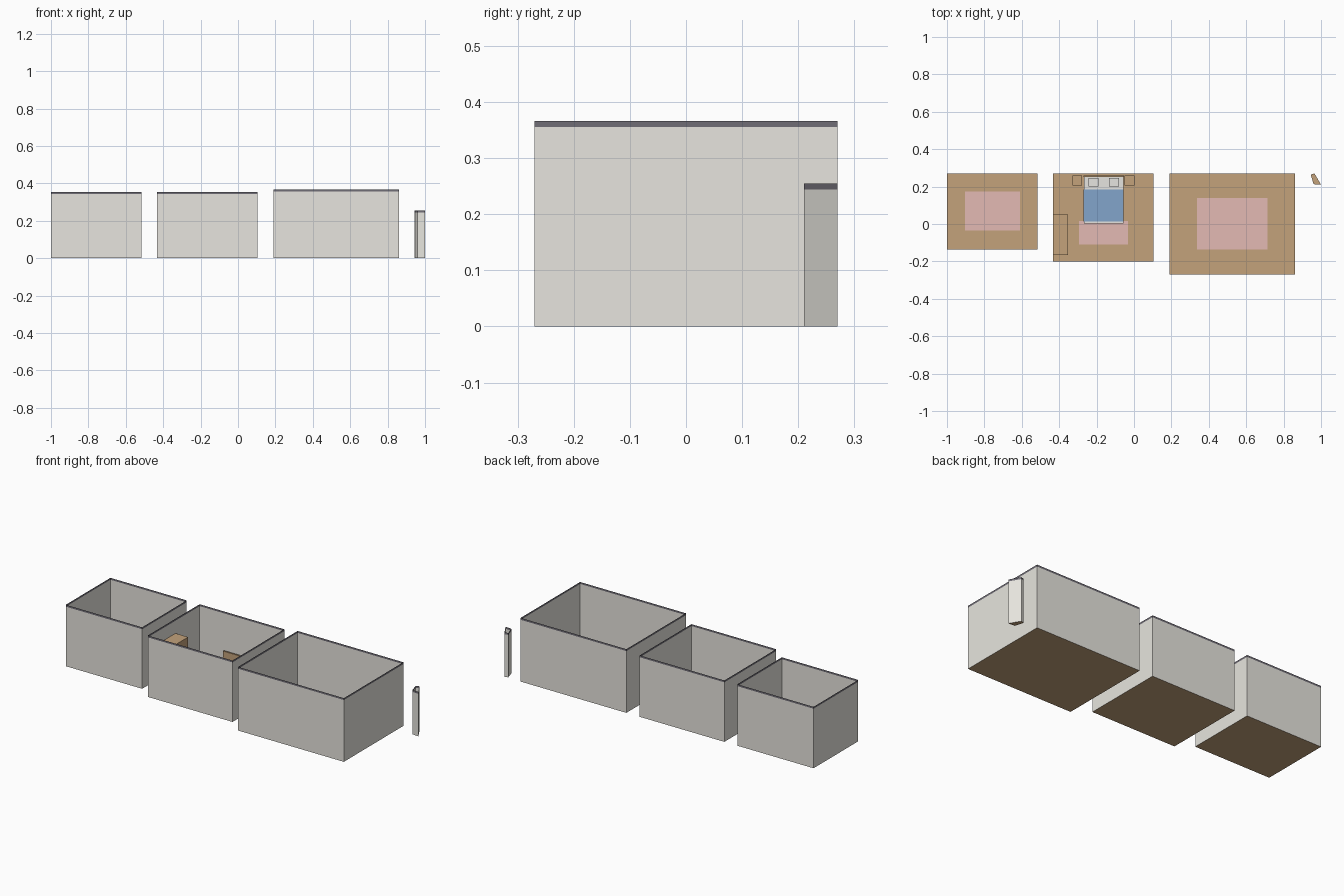
import bpy
import bmesh

if "Cube" in bpy.data.objects:
    bpy.data.objects.remove(bpy.data.objects["Cube"])


def material(name, r, g, b):
    """Flat colour from sRGB bytes."""
    def lin(c):
        c /= 255
        return c / 12.92 if c < 0.04045 else ((c + 0.055) / 1.055) ** 2.4
    m = bpy.data.materials.new(name)
    m.diffuse_color = (lin(r), lin(g), lin(b), 1)
    m.use_nodes = True
    m.node_tree.nodes["Principled BSDF"].inputs["Base Color"].default_value = m.diffuse_color
    return m


WALL = material("wall plaster", 232, 230, 223)
CAP = material("dark wall cap", 112, 109, 118)
WOOD = material("wood", 195, 162, 123)
RUG = material("pink rug", 227, 186, 180)
BLUE = material("blue blanket", 130, 165, 203)
LINEN = material("bed linen", 230, 229, 224)


def finish(name, bm, *mats):
    me = bpy.data.meshes.new(name)
    bm.to_mesh(me)
    bm.free()
    for m in mats:
        me.materials.append(m)
    ob = bpy.data.objects.new(name, me)
    bpy.context.collection.objects.link(ob)


def rect(x0, x1, y0, y1):
    return [(x0, y0), (x1, y0), (x1, y1), (x0, y1)]


def sheet(name, outline, z, mat):
    """Flat horizontal face."""
    bm = bmesh.new()
    bm.faces.new([bm.verts.new((x, y, z)) for x, y in outline])
    finish(name, bm, mat)


def box(name, x0, x1, y0, y1, z0, z1, mat):
    bm = bmesh.new()
    bmesh.ops.create_cube(bm, size=1)
    for v in bm.verts:
        v.co = (x1 if v.co.x > 0 else x0,
                y1 if v.co.y > 0 else y0,
                z1 if v.co.z > 0 else z0)
    finish(name, bm, mat)


def room(name, outline, height, cap=0.011):
    """Floor sheet and thin open walls, with a dark band along the top."""
    sheet(name + "_floor", outline, 0, WOOD)
    bm = bmesh.new()
    rings = [[bm.verts.new((x, y, z)) for x, y in outline]
             for z in (0, height - cap, height)]
    n = len(outline)
    for k in range(2):
        for i in range(n):
            j = (i + 1) % n
            f = bm.faces.new((rings[k][i], rings[k][j],
                              rings[k + 1][j], rings[k + 1][i]))
            f.material_index = k
    finish(name + "_walls", bm, WALL, CAP)


# Rooms and the small leaning shaft
room("left_room", rect(-1.0, -0.515, -0.135, 0.27), 0.353)
room("middle_room", rect(-0.433, 0.105, -0.2, 0.27), 0.353)
room("right_room", rect(0.19, 0.862, -0.27, 0.27), 0.366)
room("corner_shaft", [(0.96, 0.213), (1.0, 0.21), (0.965, 0.27), (0.945, 0.264)], 0.255)

# Rugs
sheet("left_rug", rect(-0.904, -0.61, -0.035, 0.173), 0.002, RUG)
sheet("middle_rug", rect(-0.295, -0.033, -0.11, 0.015), 0.002, RUG)
sheet("right_rug", rect(0.337, 0.715, -0.135, 0.14), 0.002, RUG)

# Wardrobe against the left wall of the middle room
box("wardrobe", -0.432, -0.352, -0.165, 0.05, 0, 0.27, WOOD)

# Bed
box("bed_frame", -0.268, -0.056, 0.002, 0.25, 0, 0.04, WOOD)
box("mattress", -0.268, -0.056, 0.002, 0.25, 0.04, 0.068, LINEN)
box("blanket", -0.269, -0.055, 0.014, 0.185, 0.05, 0.074, BLUE)
box("headboard", -0.27, -0.054, 0.25, 0.259, 0, 0.135, WOOD)

# Pillows and nightstands mirrored about the bed centre
for side, s in (("left", -1), ("right", 1)):
    c = -0.162 + s * 0.055
    box(side + "_pillow", c - 0.027, c + 0.027, 0.2, 0.247, 0.068, 0.083, LINEN)
    c = -0.164 + s * 0.14
    box(side + "_nightstand", c - 0.026, c + 0.026, 0.206, 0.259, 0, 0.07, WOOD)
